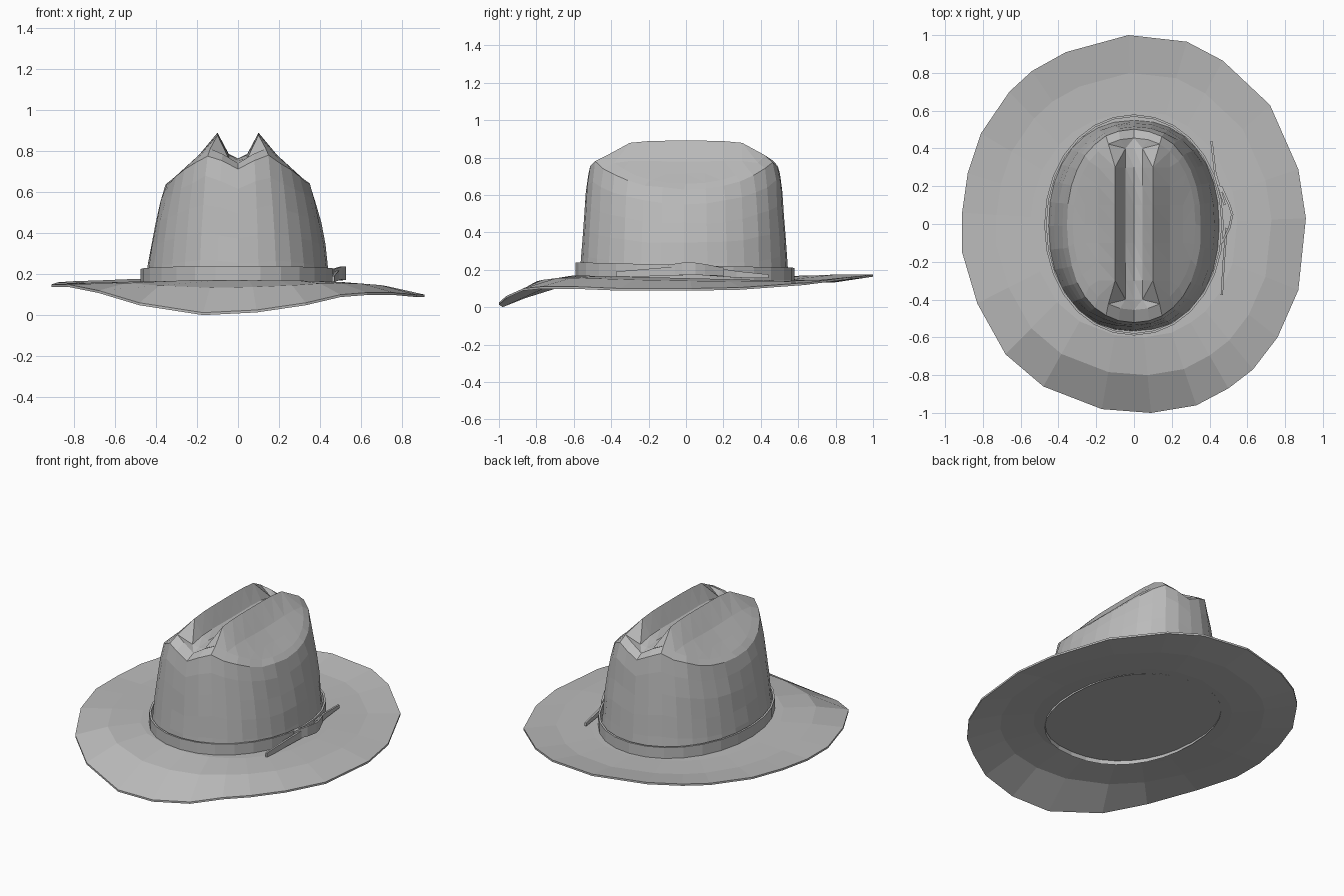
import bpy, bmesh, math, random
from mathutils import Vector
from mathutils.geometry import delaunay_2d_cdt

random.seed(4)
cube = bpy.data.objects.get("Cube")
if cube:
    bpy.data.objects.remove(cube, do_unlink=True)

felt = bpy.data.materials.new("grey_felt")
felt.use_nodes = True
GREY = (0.5, 0.5, 0.5, 1)
felt.diffuse_color = GREY
felt.node_tree.nodes["Principled BSDF"].inputs["Base Color"].default_value = GREY


def finish(bm, name, recalc=True):
    if recalc:
        bmesh.ops.recalc_face_normals(bm, faces=bm.faces)
    mesh = bpy.data.meshes.new(name)
    bm.to_mesh(mesh)
    bm.free()
    mesh.materials.append(felt)
    obj = bpy.data.objects.new(name, mesh)
    bpy.context.collection.objects.link(obj)
    return obj


def add_loop(bm, points):
    return [bm.verts.new(p) for p in points]


def bridge(bm, a, b, closed=True):
    n = len(a)
    for i in range(n if closed else n - 1):
        j = (i + 1) % n
        bm.faces.new((a[i], a[j], b[j], b[i]))


def oval(a, b, n, power=2.2):
    pts = []
    for i in range(n):
        t = math.tau * i / n
        c, s = math.cos(t), math.sin(t)
        pts.append((a * math.copysign(abs(c) ** (2 / power), c),
                    b * math.copysign(abs(s) ** (2 / power), s)))
    return pts


def lerp_table(table, v):
    for (x0, y0), (x1, y1) in zip(table, table[1:]):
        if v <= x1:
            return y0 + (y1 - y0) * (v - x0) / (x1 - x0)
    return table[-1][1]


def seat(y):
    """Height of the brim where it meets the crown."""
    return 0.155 - 0.025 * y


# Brim: irregular outline that dips at the front and lifts at the back
RIM = [(-.03, 1, .175), (.28, .965, .17), (.47, .865, .16), (.72, .63, .13),
       (.87, .29, .105), (.91, .03, .1), (.87, -.35, .1), (.76, -.6, .11),
       (.63, -.77, .11), (.5, -.87, .1), (.33, -.96, .06), (.09, -1, .025),
       (-.17, -.98, .012), (-.48, -.86, .06), (-.68, -.69, .12),
       (-.83, -.42, .15), (-.91, -.15, .15), (-.91, .06, .15),
       (-.88, .27, .16), (-.81, .48, .165), (-.66, .7, .17),
       (-.54, .81, .175), (-.36, .91, .175)]


def brim_ring(scale, edge_share, drop):
    return [(x * scale, y * scale,
             z * edge_share + seat(y * scale) * (1 - edge_share) - drop)
            for x, y, z in RIM]


bm = bmesh.new()
rings = [add_loop(bm, brim_ring(s, e, d)) for s, e, d in
         [(.45, 0, 0), (.6, 0, 0), (.8, .25, 0), (1, 1, 0),
          (1, 1, .012), (.8, .25, .012), (.6, 0, .012)]]
for a, b in zip(rings, rings[1:]):
    bridge(bm, a, b)
under = bm.verts.new((0, .42, .135))
last = rings[-1]
for i in range(len(last)):
    bm.faces.new((last[i], last[(i + 1) % len(last)], under))
bm.faces.new(rings[0])
finish(bm, "brim")


# Crown: oval walls and a creased top with a centre groove and two side dents
RIDGE = [(0, .755), (.04, .775), (.1, .89), (.2, .765), (.36, .63)]


def crown_top(x, y):
    end = min(1, abs(y) / .47)
    z = lerp_table(RIDGE, abs(x))
    dent = max(0, 1 - abs(abs(x) - .22) / .12)
    groove = max(0, 1 - abs(x) / .08)
    z += (.05 * groove + .05 * dent) * end ** 2
    return z - .07 * end ** 4


SIDES = 32
rim = [(x, y, crown_top(x, y)) for x, y in oval(.325, .455, SIDES)]
bm = bmesh.new()
loops = []
for t, a, b in [(0, .455, .56), (.2, .44, .55), (.4, .425, .543),
                (.6, .405, .535), (.8, .38, .527), (.95, .355, .51)]:
    pts = []
    for (x, y), (_, _, top) in zip(oval(a, b, SIDES), rim):
        j = random.uniform(-.005, .005) if t > 0 else 0
        pts.append((x * (1 + j), y * (1 + j) - .01,
                    .13 + t * (top - .13) + j))
    loops.append(add_loop(bm, pts))
loops.append(add_loop(bm, rim))
for a, b in zip(loops, loops[1:]):
    bridge(bm, a, b)

flat = [Vector(p[:2]) for p in rim]
for x in (-.26, -.19, -.1, -.045, 0, .045, .1, .19, .26):
    for k in range(-4, 5):
        y = k * .1
        if (x / .325) ** 2 + (y / .455) ** 2 < .85:
            flat.append(Vector((x, y)))
edges = [(i, (i + 1) % SIDES) for i in range(SIDES)]
pts, _, tris, *_ = delaunay_2d_cdt(flat, edges, [], 1, 1e-5)
cap = add_loop(bm, [(p.x, p.y, crown_top(p.x, p.y)) for p in pts])
for tri in tris:
    bm.faces.new([cap[i] for i in tri])
bmesh.ops.remove_doubles(bm, verts=bm.verts, dist=.001)
finish(bm, "crown")


# Hat band: thin ring standing just clear of the crown
bm = bmesh.new()
band = []
for grow, lift in [(0, 0), (0, .075), (-.012, .075), (-.012, 0)]:
    band.append(add_loop(bm, [(x, y - .005, seat(y) - .005 + lift) for x, y in
                              oval(.475 + grow, .585 + grow, 28, 2.05)]))
for a, b in zip(band, band[1:] + band[:1]):
    bridge(bm, a, b)
finish(bm, "hat_band")


# Bow on the left side: a knot loop and two tapering tails
def ribbon(name, path, thickness):
    bm = bmesh.new()
    low = add_loop(bm, [(x, y, z - h / 2) for x, y, z, h in path])
    high = add_loop(bm, [(x, y, z + h / 2) for x, y, z, h in path])
    bridge(bm, low, high, closed=False)
    obj = finish(bm, name, recalc=False)
    mod = obj.modifiers.new("thickness", "SOLIDIFY")
    mod.thickness = thickness
    mod.offset = 0


ribbon("bow_knot", [(.465, -.1, .2, .05), (.505, -.02, .205, .065),
                    (.52, .05, .205, .065), (.505, .1, .2, .06),
                    (.46, .2, .19, .04)], .012)
ribbon("bow_front_tail", [(.49, -.02, .195, .05), (.475, -.2, .185, .04),
                          (.465, -.375, .175, .03)], .012)
ribbon("bow_back_tail", [(.48, .1, .195, .05), (.43, .27, .175, .035),
                         (.41, .44, .165, .02)], .012)
